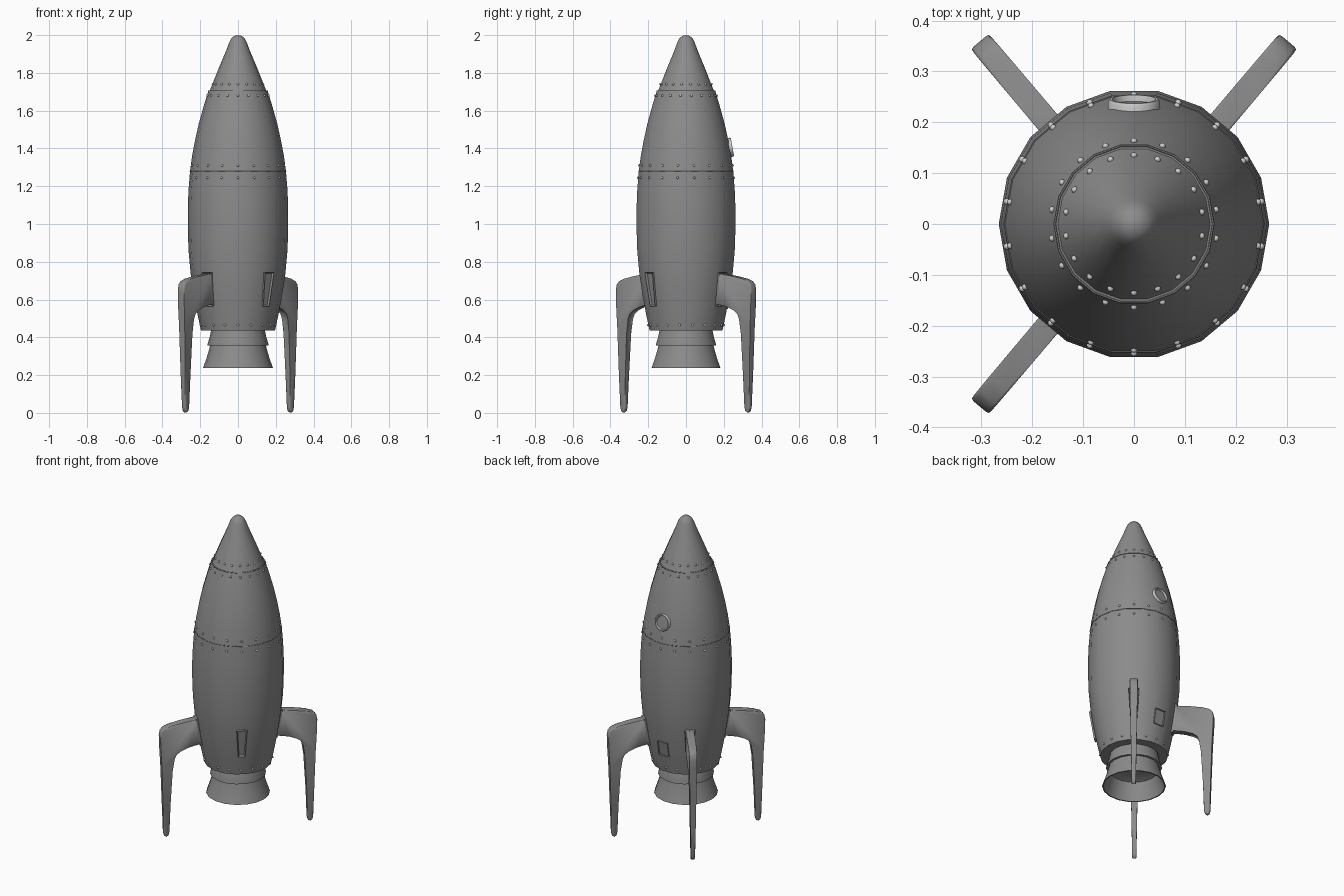
import bpy, bmesh, math
from mathutils import Matrix, Vector

if "Cube" in bpy.data.objects:
    bpy.data.objects.remove(bpy.data.objects["Cube"])

SIDES = 18
LEG_ANGLE = 49.8


def material(name, v):
    m = bpy.data.materials.new(name)
    m.diffuse_color = (v, v, v, 1)
    m.use_nodes = True
    m.node_tree.nodes["Principled BSDF"].inputs["Base Color"].default_value = m.diffuse_color
    return m


DARK = material("dark_metal", .26)
LIGHT = material("light_metal", .6)


def finish(name, bm, angle=35, matrix=None, mat=DARK):
    bmesh.ops.recalc_face_normals(bm, faces=bm.faces[:])
    me = bpy.data.meshes.new(name)
    bm.to_mesh(me)
    bm.free()
    me.materials.append(mat)
    ob = bpy.data.objects.new(name, me)
    bpy.context.collection.objects.link(ob)
    if matrix:
        me.transform(matrix)
    bpy.ops.object.select_all(action='DESELECT')
    ob.select_set(True)
    bpy.context.view_layer.objects.active = ob
    bpy.ops.object.shade_smooth_by_angle(angle=math.radians(angle))
    return ob


def lathe(name, pts, sides=SIDES, matrix=None, loop=False, mat=DARK):
    bm = bmesh.new()
    rings = []
    for r, z in pts:
        if r == 0:
            rings.append([bm.verts.new((0, 0, z))] * sides)
        else:
            rings.append([bm.verts.new((r * math.cos(2 * math.pi * i / sides),
                                        r * math.sin(2 * math.pi * i / sides), z))
                          for i in range(sides)])
    pairs = list(zip(rings, rings[1:]))
    if loop:
        pairs.append((rings[-1], rings[0]))
    for a, b in pairs:
        for i in range(sides):
            j = (i + 1) % sides
            bm.faces.new(list(dict.fromkeys((a[i], a[j], b[j], b[i]))))
    return finish(name, bm, matrix=matrix, mat=mat)


# hull sections, top to bottom
nose = [(0, 2.0), (.02, 1.996), (.036, 1.982), (.048, 1.958), (.062, 1.92),
        (.10, 1.83), (.13, 1.755), (.150, 1.705)]
upper = [(.157, 1.705), (.180, 1.63), (.208, 1.53), (.228, 1.44), (.243, 1.36), (.254, 1.28)]
lower = [(.254, 1.28), (.262, 1.18), (.266, 1.08), (.266, .98), (.262, .86),
         (.250, .73), (.233, .62), (.214, .52), (.196, .437), (.14, .437), (0, .437)]
lathe("nose_cone", nose + [(.157, 1.705)])
lathe("upper_hull", upper)
lathe("lower_hull", lower)
profile = nose + upper + lower[:-2]


def hull(z):
    # hull radius and tilt of the surface at a height
    for (r0, z0), (r1, z1) in zip(profile, profile[1:]):
        if z1 <= z <= z0 and z0 > z1:
            return r0 + (r1 - r0) * (z0 - z) / (z0 - z1), math.atan2(r1 - r0, z0 - z1)


def mount(az, z, offset=0.0):
    # local x = around, y = up the hull, z = outward
    r, tilt = hull(z)
    a = math.radians(az)
    out = Vector((math.cos(a), math.sin(a), 0))
    n = out * math.cos(tilt) + Vector((0, 0, math.sin(tilt)))
    x = Vector((-math.sin(a), math.cos(a), 0))
    m = Matrix((x, n.cross(x), n)).transposed().to_4x4()
    p = out * (r * math.cos(math.pi / SIDES)) + Vector((0, 0, z)) + n * offset
    return Matrix.Translation(p) @ m


# seam rings
for name, r, z in (("nose_seam", .156, 1.705), ("middle_seam", .254, 1.28)):
    lathe(name, [(r + .0025 * math.cos(k * math.pi / 3), z + .0025 * math.sin(k * math.pi / 3))
                 for k in range(6)], loop=True)

# rivets
bm = bmesh.new()
for z in (1.74, 1.68, 1.31, 1.245, .465):
    for i in range(SIDES):
        bmesh.ops.create_uvsphere(bm, u_segments=8, v_segments=6, radius=.0065,
                                  matrix=mount(10 + 20 * i, z, .001))
finish("rivets", bm, 60, mat=LIGHT)

# engine neck and hollow bell
lathe("engine_neck", [(.142, .44), (.150, .40), (.162, .362), (.162, .358), (.145, .358)])
lathe("engine_bell", [(0, .37), (.145, .37), (.152, .34), (.165, .295), (.185, .237),
                      (.178, .237), (.158, .295), (.142, .345), (.10, .362), (0, .362)])

# porthole
lathe("porthole_frame", [(.051, -.025), (.051, .010), (.048, .015), (.043, .015), (.040, .003),
                         (.040, -.025)], 20, mount(90, 1.405), loop=True, mat=LIGHT)
lathe("porthole_glass", [(0, .003), (.041, .003)], 20, mount(90, 1.405))


def frame(name, w, h, depth, border, recess, az, z, taper=1.0):
    # raised plate with a sunken middle
    bm = bmesh.new()
    bmesh.ops.create_cube(bm, size=1, matrix=Matrix.Diagonal((w, h, depth, 1)))
    for v in bm.verts:
        if v.co.y < 0:
            v.co.x *= taper
    front = max(bm.faces, key=lambda f: f.calc_center_median().z)
    bmesh.ops.inset_region(bm, faces=[front], thickness=border)
    bmesh.ops.translate(bm, verts=front.verts[:], vec=(0, 0, -recess))
    finish(name, bm, 30, mount(az, z, depth / 2 - .025))


frame("hatch", .07, .095, .031, .006, .005, 90, .597)

# legs: the front right one is missing, only its socket remains
outline = [(.20, .740), (.25, .737), (.34, .724), (.41, .710), (.446, .699), (.464, .680),
           (.470, .650), (.468, .60), (.460, .45), (.452, .20), (.448, .03), (.442, .010),
           (.431, .002), (.418, .010), (.412, .03), (.408, .20), (.396, .42), (.391, .495),
           (.378, .528), (.350, .548), (.30, .562), (.20, .58)]


def leg(name, az):
    bm = bmesh.new()
    sides = []
    for s in (-1, 1):
        sides.append([bm.verts.new((r, s * (.012 + .0165 * z), z)) for r, z in outline])
        bm.faces.new(sides[-1])
    n = len(outline)
    for i in range(n):
        j = (i + 1) % n
        bm.faces.new((sides[0][i], sides[0][j], sides[1][j], sides[1][i]))
    rims = [e for e in bm.edges if any(len(f.verts) == n for f in e.link_faces)]
    bmesh.ops.bevel(bm, geom=rims, offset=.006, segments=2, profile=.5, affect='EDGES')
    finish(name, bm, 60, Matrix.Rotation(math.radians(az), 4, 'Z'))


for place, az in (("back_right", LEG_ANGLE), ("back_left", 180 - LEG_ANGLE),
                  ("front_left", 180 + LEG_ANGLE), ("front_right", -LEG_ANGLE)):
    frame(place + "_socket", .062, .18, .036, .009, .010, az, .655, .65)
    if place != "front_right":
        leg(place + "_leg", az)
